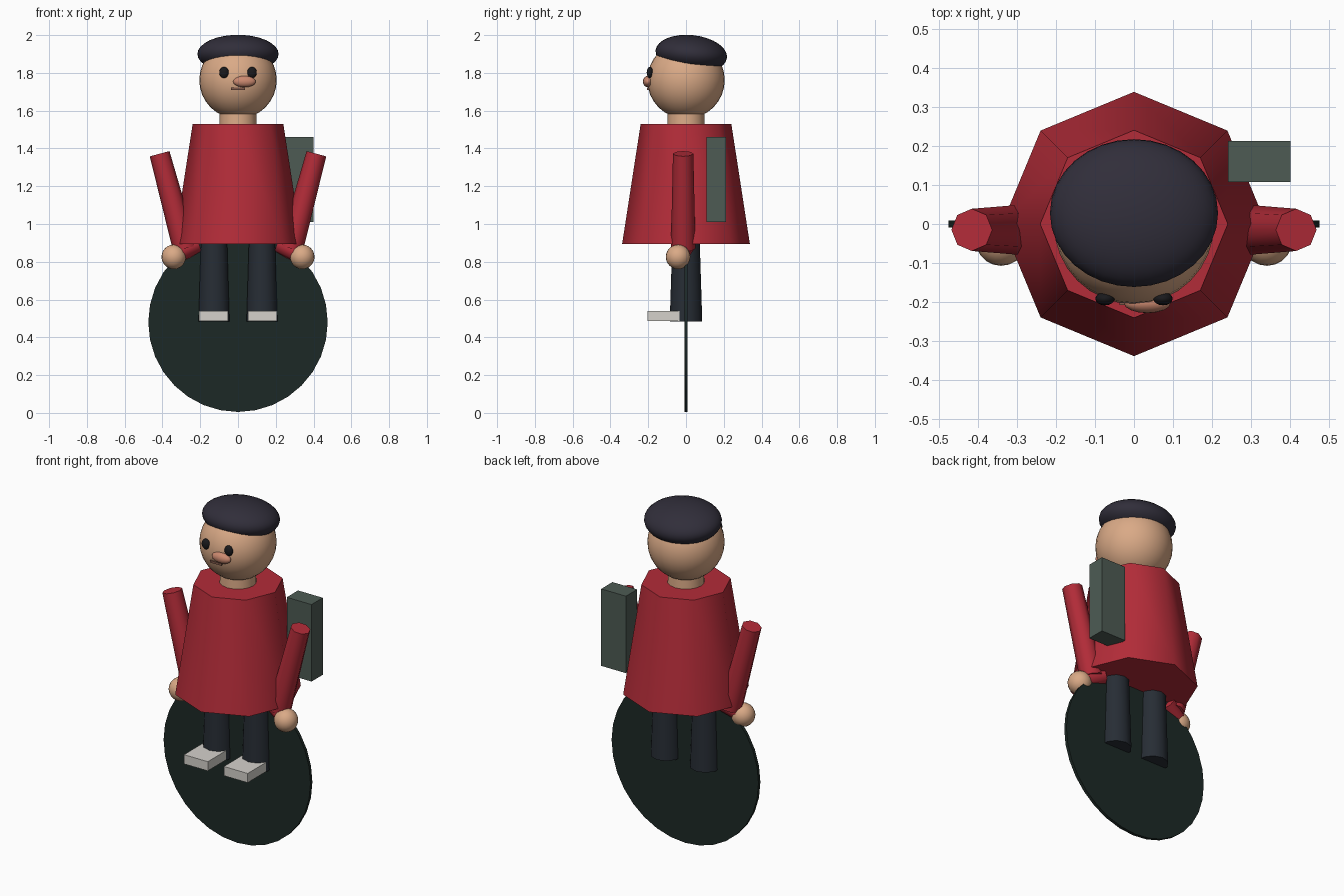
import bpy
from math import radians
from mathutils import Vector

if "Cube" in bpy.data.objects:
    bpy.data.objects.remove(bpy.data.objects["Cube"])


def material(name, rgb):
    m = bpy.data.materials.new(name)
    m.diffuse_color = (*rgb, 1)
    m.use_nodes = True
    m.node_tree.nodes["Principled BSDF"].inputs["Base Color"].default_value = m.diffuse_color
    return m


RED = material("red_cloth", (0.45, 0.025, 0.04))
SKIN = material("skin", (0.70, 0.40, 0.24))
NOSE = material("nose_skin", (0.60, 0.25, 0.16))
HAT = material("hat_cloth", (0.03, 0.027, 0.042))
DARK = material("trousers", (0.02, 0.026, 0.035))
DISC = material("disc", (0.012, 0.022, 0.019))
BLACK = material("black", (0.01, 0.01, 0.012))
MOUTH = material("mouth", (0.22, 0.10, 0.07))
PACK = material("pack", (0.075, 0.105, 0.088))
SHOE = material("shoe", (0.66, 0.64, 0.60))


def finish(name, mat, smooth=True):
    ob = bpy.context.object
    ob.name = name
    ob.data.materials.append(mat)
    if smooth:
        bpy.ops.object.shade_smooth_by_angle(angle=radians(60))
    return ob


def limb(name, a, b, r1, r2, sides, mat):
    """Tapered tube from point a (radius r1) to point b (radius r2)."""
    a, b = Vector(a), Vector(b)
    d = b - a
    vertical = abs(d.x) + abs(d.y) < 1e-6
    rot = (0, 0, 0) if vertical else d.to_track_quat('Z', 'Y').to_euler()
    bpy.ops.mesh.primitive_cone_add(vertices=sides, radius1=r1, radius2=r2,
                                    depth=d.length, location=(a + b) / 2, rotation=rot)
    return finish(name, mat)


def ball(name, loc, size, mat, rot=(0, 0, 0), seg=32, rings=16):
    bpy.ops.mesh.primitive_uv_sphere_add(segments=seg, ring_count=rings, radius=1,
                                         location=loc, rotation=rot)
    bpy.context.object.scale = size
    return finish(name, mat)


def box(name, lo, hi, mat):
    lo, hi = Vector(lo), Vector(hi)
    bpy.ops.mesh.primitive_cube_add(size=1, location=(lo + hi) / 2)
    bpy.context.object.scale = hi - lo
    return finish(name, mat, False)


# upright disc
bpy.ops.mesh.primitive_cylinder_add(vertices=32, radius=0.475, depth=0.018,
                                    location=(0, 0, 0.48), rotation=(radians(90), 0, 0))
finish("wheel_disc", DISC)

# jacket, neck, head, hat
limb("jacket", (0, 0, 0.895), (0, 0, 1.53), 0.338, 0.24, 8, RED)
limb("neck", (0, 0, 1.50), (0, 0, 1.62), 0.1, 0.095, 16, SKIN)
ball("head", (0, 0, 1.762), (0.205, 0.205, 0.205), SKIN)
ball("hat", (0, 0.028, 1.90), (0.215, 0.19, 0.1), HAT, rot=(radians(-6), 0, 0))

# face
ball("nose", (0.034, -0.202, 1.754), (0.06, 0.026, 0.03), NOSE, seg=16, rings=10)
box("mouth", (-0.037, -0.207, 1.710), (0.037, -0.185, 1.722), MOUTH)

# mirrored parts
for s, side in ((-1, "left"), (1, "right")):
    ball(side + "_eye", (s * 0.074, -0.191, 1.802), (0.025, 0.017, 0.03), BLACK, seg=16, rings=10)
    limb(side + "_upper_arm", (s * 0.28, -0.015, 0.87), (s * 0.415, -0.015, 1.372),
         0.065, 0.054, 8, RED)
    limb(side + "_forearm", (s * 0.222, 0.0, 0.895), (s * 0.33, -0.035, 0.84),
         0.052, 0.05, 8, RED)
    ball(side + "_hand", (s * 0.34, -0.042, 0.826), (0.065, 0.065, 0.065), SKIN, seg=20, rings=12)
    limb(side + "_leg", (s * 0.127, 0, 0.485), (s * 0.127, 0, 0.93), 0.086, 0.072, 10, DARK)
    box(side + "_shoe", (s * 0.129 - 0.077, -0.205, 0.486),
        (s * 0.129 + 0.077, -0.035, 0.54), SHOE)

# side pack
box("pack", (0.24, 0.108, 1.01), (0.40, 0.212, 1.46), PACK)
